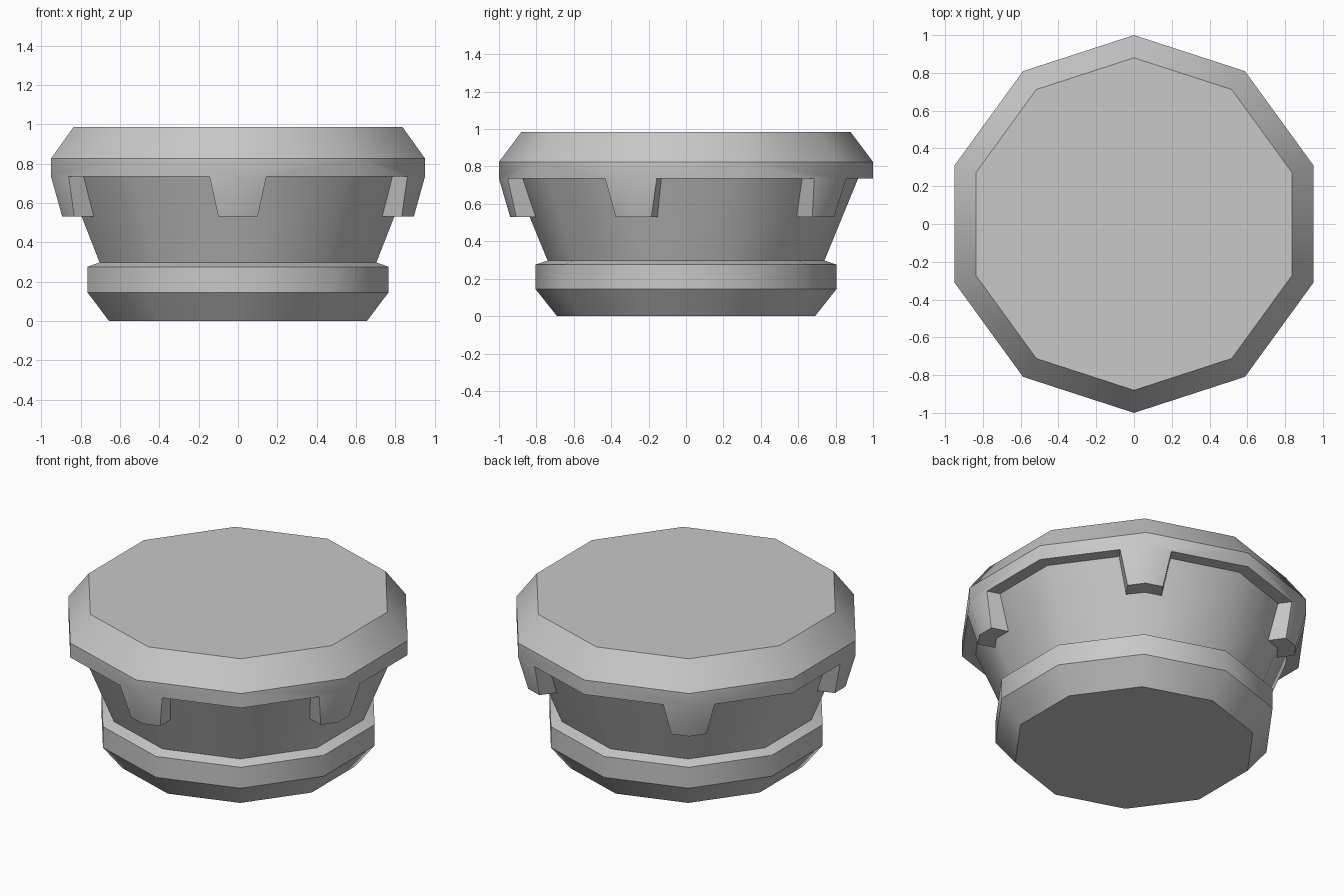
import bpy, bmesh
from math import radians, sin, cos, tan
from mathutils import Vector

if "Cube" in bpy.data.objects:
    bpy.data.objects.remove(bpy.data.objects["Cube"], do_unlink=True)

# Single plain material
grey = bpy.data.materials.new("light_grey")
grey.use_nodes = True
colour = (0.58, 0.58, 0.58, 1)
grey.diffuse_color = colour
grey.node_tree.nodes["Principled BSDF"].inputs["Base Color"].default_value = colour

SIDES = 10
STEP = 360 / SIDES
SLOPE = tan(radians(STEP / 2))


def point(radius, z, angle, offset=0):
    """Point on the ten-sided outline, slid from the corner at this angle by offset."""
    a = radians(angle)
    depth = radius - abs(offset) * SLOPE
    return Vector((cos(a) * depth - sin(a) * offset,
                   sin(a) * depth + cos(a) * offset, z))


def face(bm, points):
    bm.faces.new([bm.verts.new(p) for p in points])


def ring(radius, z):
    return [point(radius, z, -90 + STEP * i) for i in range(SIDES)]


def lathe(bm, profile):
    """Ten-sided walls between neighbouring (radius, z) pairs."""
    for lower, upper in zip(profile, profile[1:]):
        a, b = ring(*lower), ring(*upper)
        for i in range(SIDES):
            j = (i + 1) % SIDES
            face(bm, [a[i], a[j], b[j], b[i]])


def finish(bm, name):
    """Weld, then keep horizontal creases sharp and the sides smoothly shaded."""
    bmesh.ops.remove_doubles(bm, verts=bm.verts, dist=0.0005)
    bmesh.ops.recalc_face_normals(bm, faces=bm.faces)
    for f in bm.faces:
        f.smooth = True
    for e in bm.edges:
        angle = e.calc_face_angle(0)
        level = abs(e.verts[0].co.z - e.verts[1].co.z) < 0.001
        e.smooth = not (angle > radians(42) or (level and angle > radians(20)))
    mesh = bpy.data.meshes.new(name)
    bm.to_mesh(mesh)
    bm.free()
    mesh.materials.append(grey)
    bpy.context.collection.objects.link(bpy.data.objects.new(name, mesh))


# Base ring and tapered neck
FOOT, BELLY_LOW, BELLY_HIGH = (0.69, 0), (0.805, 0.145), (0.805, 0.275)
NECK_LOW, NECK_HIGH = (0.74, 0.297), (0.92, 0.735)
bm = bmesh.new()
lathe(bm, [FOOT, BELLY_LOW, BELLY_HIGH, NECK_LOW, NECK_HIGH])
face(bm, ring(*FOOT))
face(bm, ring(*NECK_HIGH))
finish(bm, "base_and_neck")

# Lid with a chamfered rim and five hanging tabs
LID, RIM, SKIRT = (0.88, 0.985), (1.0, 0.825), (1.0, 0.735)
TAB_OUT, TAB_IN = (0.94, 0.53), (0.836, 0.53)
WIDE, NARROW = 0.145, 0.1
bm = bmesh.new()
lathe(bm, [RIM, LID])
face(bm, ring(*LID))
for i in range(SIDES // 2):
    a = -90 + 2 * STEP * i
    for side in (-1, 1):
        plain = a + side * STEP
        w, n = side * WIDE, side * NARROW
        # Rim wall and its underside
        face(bm, [point(*RIM, a), point(*RIM, plain), point(*SKIRT, plain),
                  point(*SKIRT, a, w), point(*SKIRT, a)])
        face(bm, [point(*SKIRT, a, w), point(*SKIRT, plain),
                  point(*NECK_HIGH, plain), point(*NECK_HIGH, a, w)])
        # Tab front, flank and bottom
        face(bm, [point(*SKIRT, a), point(*SKIRT, a, w),
                  point(*TAB_OUT, a, n), point(*TAB_OUT, a)])
        face(bm, [point(*SKIRT, a, w), point(*NECK_HIGH, a, w),
                  point(*TAB_IN, a, n), point(*TAB_OUT, a, n)])
        face(bm, [point(*TAB_OUT, a), point(*TAB_OUT, a, n),
                  point(*TAB_IN, a, n), point(*TAB_IN, a)])
finish(bm, "lid_with_tabs")
